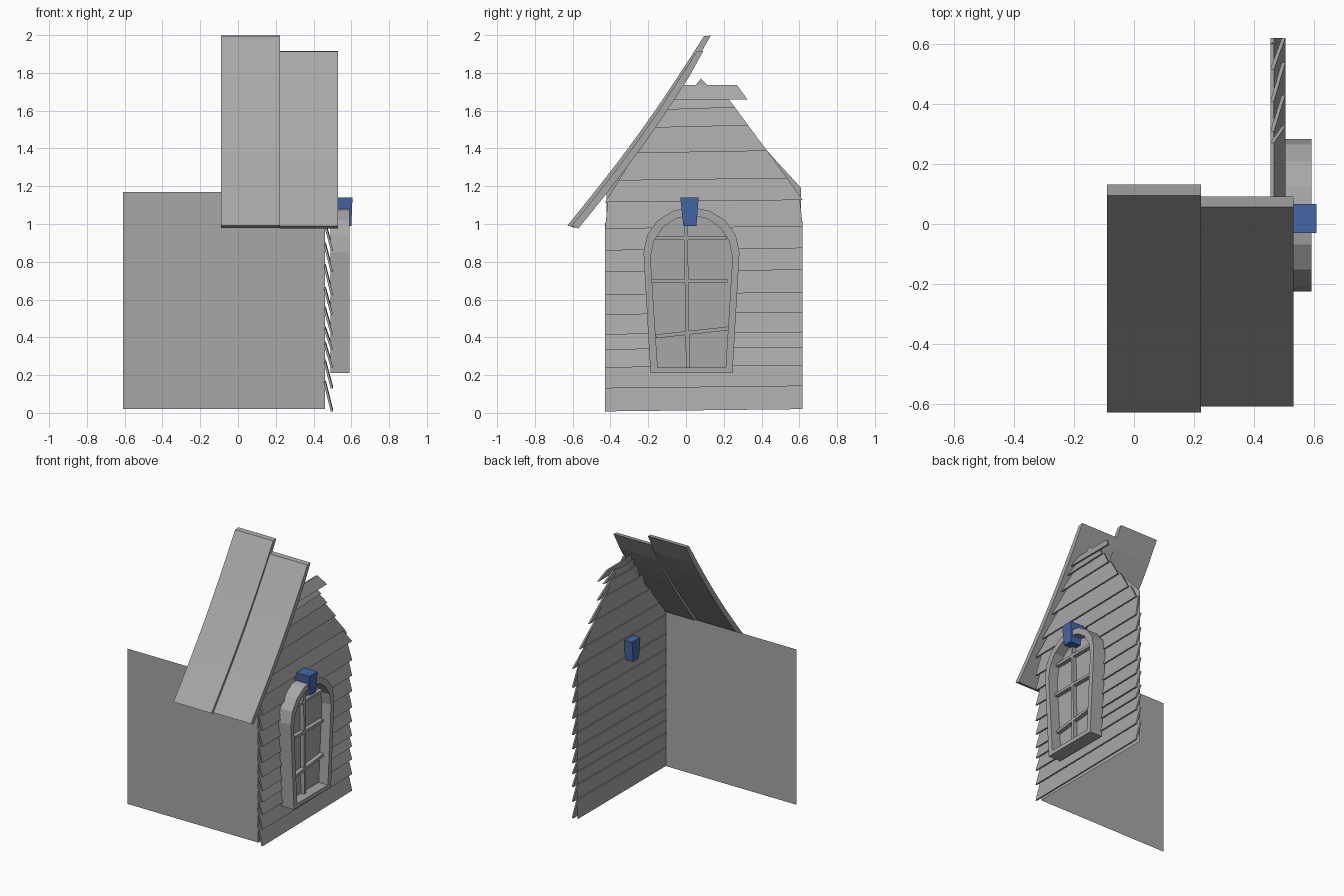
import bpy, bmesh, math
from mathutils import Vector

cube = bpy.data.objects.get("Cube")
if cube:
    bpy.data.objects.remove(cube, do_unlink=True)


def material(name, rgb):
    m = bpy.data.materials.new(name)
    m.use_nodes = True
    m.diffuse_color = (*rgb, 1)
    m.node_tree.nodes["Principled BSDF"].inputs["Base Color"].default_value = (*rgb, 1)
    return m


GREY = material("plain grey", (0.39, 0.39, 0.39))
BLUE = material("keystone blue", (0.06, 0.133, 0.38))


def mesh_object(name, verts, faces, mat=GREY):
    bm = bmesh.new()
    vs = [bm.verts.new(v) for v in verts]
    for f in faces:
        bm.faces.new([vs[i] for i in f])
    bmesh.ops.recalc_face_normals(bm, faces=bm.faces)
    me = bpy.data.meshes.new(name)
    bm.to_mesh(me)
    bm.free()
    me.materials.append(mat)
    ob = bpy.data.objects.new(name, me)
    bpy.context.collection.objects.link(ob)
    return ob


def loft(name, a, b, mat=GREY):
    """Solid between two matching outlines."""
    n = len(a)
    sides = [(i, (i + 1) % n, n + (i + 1) % n, n + i) for i in range(n)]
    return mesh_object(name, a + b, [tuple(range(n)), tuple(range(n, 2 * n))] + sides, mat)


def prism(name, outline, x0, x1, mat=GREY):
    return loft(name, [(x0, y, z) for y, z in outline], [(x1, y, z) for y, z in outline], mat)


# Walls: single sheets
mesh_object("front_wall", [(-0.61, -0.42, 0.02), (0.46, -0.42, 0.02),
                           (0.46, -0.42, 1.17), (-0.61, -0.42, 1.17)], [(0, 1, 2, 3)])
gable = [(-0.42, 0.02), (0.61, 0.02), (0.61, 1.19), (0.08, 1.77), (-0.42, 1.17)]
mesh_object("gable_wall", [(0.46, y, z) for y, z in gable], [(0, 1, 2, 3, 4)])


# Overlapping siding boards, leaning outwards at the bottom
def board(name, low, high, z0, z1, skew=0.012):
    def face(dx):
        return [(0.491 + dx, low[0], z0), (0.491 + dx, low[1], z0 + skew),
                (0.453 + dx, high[1], z1 + skew), (0.453 + dx, high[0], z1)]
    loft(name, face(0), face(0.012))


def rake(z):
    t = max(0, z - 1.12)
    return (-0.428 + 0.64 * t, 0.618 - 0.74 * t)


levels = [0.008, 0.13, 0.24, 0.335, 0.415, 0.52, 0.625, 0.745, 0.86, 0.975,
          1.115, 1.23, 1.375, 1.51, 1.605, 1.66]
for i, (z0, z1) in enumerate(zip(levels, levels[1:])):
    top = z1 + 0.03
    board(f"siding_board_{i + 1}", rake(z0), rake(top), z0, top)
board("siding_board_top", (-0.065, 0.325), (-0.015, 0.27), 1.66, 1.735, 0)


# Sagging roof boards
def roof_board(name, x0, x1, start, end, steps=8):
    a, b = Vector(start), Vector(end)
    d = (b - a).normalized()
    inward = Vector((d.y, -d.x))
    upper = [a.lerp(b, i / steps) + inward * 0.022 * math.sin(math.pi * i / steps)
             for i in range(steps + 1)]
    lower = [p + Vector((0.036, -0.014)) for p in upper]
    lower[-1] = upper[-1] + Vector((0.036, 0.004))
    prism(name, [tuple(p) for p in upper + lower[::-1]], x0, x1)


roof_board("roof_board_right", -0.09, 0.222, (-0.627, 0.993), (0.095, 1.994))
roof_board("roof_board_left", 0.222, 0.53, (-0.606, 0.99), (0.056, 1.913))


# Arched window
def arch(foot_l, foot_r, foot_z, spring, ry, rz, steps=8):
    pts = [(foot_l, foot_z), (foot_r, foot_z)]
    for i in range(steps + 1):
        a = math.pi * i / steps
        pts.append((0.029 + ry * math.cos(a), spring + rz * math.sin(a)))
    return pts


outer = arch(-0.188, 0.246, 0.21, 0.85, 0.254, 0.238)
inner = arch(-0.15, 0.21, 0.24, 0.82, 0.217, 0.226)
n = len(outer)
rings = [[(x, y, z) for y, z in o] for o, x in
         ((outer, 0.49), (outer, 0.59), (inner, 0.59), (inner, 0.49))]
faces = [(k * n + i, k * n + (i + 1) % n, (k + 1) % 4 * n + (i + 1) % n, (k + 1) % 4 * n + i)
         for k in range(4) for i in range(n)]
mesh_object("window_frame", sum(rings, []), faces)
prism("window_pane", inner, 0.506, 0.515)


# Window bars
def bar(name, y0, z0, y1, z1, half=0.01):
    d = Vector((y1 - y0, z1 - z0)).normalized() * half
    ny, nz = -d.y, d.x
    prism(name, [(y0 + ny, z0 + nz), (y1 + ny, z1 + nz),
                 (y1 - ny, z1 - nz), (y0 - ny, z0 - nz)], 0.512, 0.545)


bar("window_bar_upright", 0.01, 0.24, -0.002, 1.04)
bar("window_bar_upper", -0.17, 0.925, 0.215, 0.925)
bar("window_bar_middle", -0.185, 0.70, 0.22, 0.70)
bar("window_bar_lower", -0.16, 0.405, 0.225, 0.447)


# Keystone, tapered and running through the wall
def section(z, y0, y1, x1):
    return [(0.395, y0, z), (x1, y0, z), (x1, y1, z), (0.395, y1, z)]


loft("keystone", section(0.99, -0.014, 0.055, 0.6), section(1.14, -0.03, 0.067, 0.606), BLUE)
